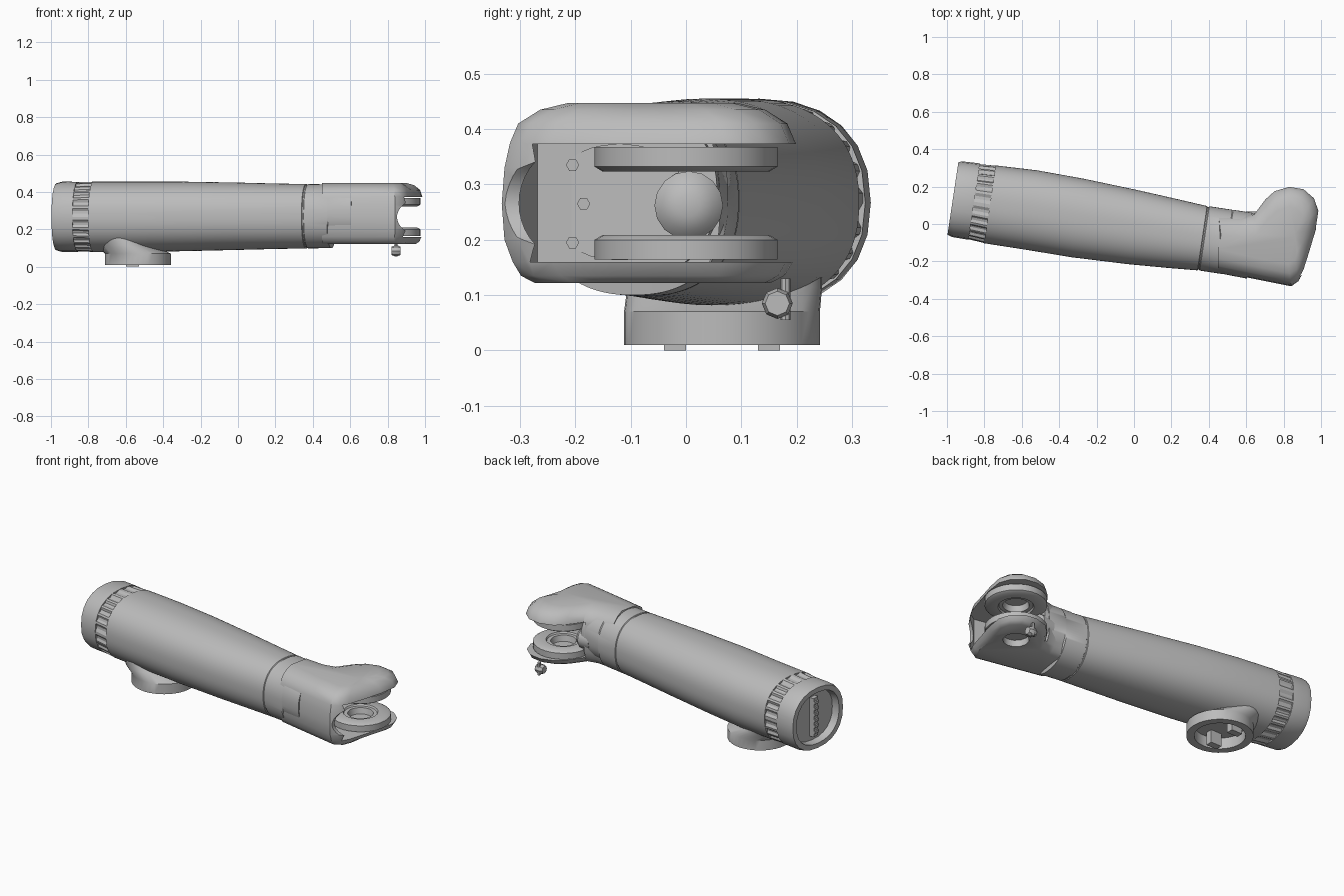
import bpy, bmesh, math
from mathutils import Vector

if "Cube" in bpy.data.objects:
    bpy.data.objects.remove(bpy.data.objects["Cube"])

grey = bpy.data.materials.new("mid grey")
grey.use_nodes = True
grey.diffuse_color = (0.5, 0.5, 0.5, 1)
grey.node_tree.nodes["Principled BSDF"].inputs["Base Color"].default_value = (0.5, 0.5, 0.5, 1)


def loft(name, rings, smooth=35):
    """Skin a list of equal-length rings and close both ends."""
    bm = bmesh.new()
    loops = [[bm.verts.new(p) for p in ring] for ring in rings]
    n = len(loops[0])
    for a, b in zip(loops, loops[1:]):
        for i in range(n):
            j = (i + 1) % n
            bm.faces.new((a[i], a[j], b[j], b[i]))
    bm.faces.new(loops[0][::-1])
    bm.faces.new(loops[-1])
    bmesh.ops.recalc_face_normals(bm, faces=bm.faces)
    mesh = bpy.data.meshes.new(name)
    bm.to_mesh(mesh)
    bm.free()
    mesh.materials.append(grey)
    ob = bpy.data.objects.new(name, mesh)
    bpy.context.collection.objects.link(ob)
    bpy.ops.object.select_all(action='DESELECT')
    ob.select_set(True)
    bpy.context.view_layer.objects.active = ob
    bpy.ops.object.shade_smooth_by_angle(angle=math.radians(smooth))
    return ob


def ellipse(cx, cy, z, rx, ry, n=40):
    return [(cx + rx * math.cos(t), cy + ry * math.sin(t), z)
            for t in (2 * math.pi * i / n for i in range(n))]


def lathe(name, cx, cy, profile, n=40):
    """Upright round part from (radius, height) pairs."""
    return loft(name, [ellipse(cx, cy, z, r, r, n) for r, z in profile])


def rod_x(name, y, z, profile, n=16):
    """Round part lying along x from (radius, x) pairs."""
    return loft(name, [[(x, y + py, z + pz) for py, pz, _ in ellipse(0, 0, 0, r, r, n)]
                       for r, x in profile])


def prism(name, outline, z0, z1):
    return loft(name, [[(x, y, z) for x, y in outline] for z in (z0, z1)])


def cut(target, cutter):
    cutter.hide_render = True
    mod = target.modifiers.new("cut", 'BOOLEAN')
    mod.operation, mod.solver, mod.object = 'DIFFERENCE', 'EXACT', cutter
    bpy.context.view_layer.objects.active = target
    bpy.ops.object.modifier_apply(modifier=mod.name)
    bpy.data.objects.remove(cutter)


def section(x, y, z, ry, rz, n=96, tooth=1.0):
    """Rounded cross-section, square to the leaning axis of the tube."""
    ring = []
    for i in range(n):
        t = 2 * math.pi * i / n
        c, s = math.cos(t), math.sin(t)
        k = tooth if i % 4 > 1 else 1.0
        dy = ry * k * math.copysign(abs(c) ** 0.87, c)
        dz = rz * k * math.copysign(abs(s) ** 0.87, s)
        ring.append((x + 0.15 * dy, y + dy, z + dz))
    return ring


# Main tube with its seam and underside step
tube = [(-0.77, 0.105, 0.267, 0.208, 0.188), (-0.55, 0.075, 0.267, 0.212, 0.188),
        (-0.3, 0.032, 0.269, 0.21, 0.186), (0, -0.018, 0.27, 0.197, 0.18),
        (0.2, -0.05, 0.27, 0.184, 0.175), (0.365, -0.076, 0.27, 0.172, 0.172),
        (0.368, -0.076, 0.27, 0.168, 0.168), (0.374, -0.077, 0.27, 0.168, 0.168),
        (0.377, -0.077, 0.27, 0.172, 0.172), (0.5, -0.096, 0.27, 0.172, 0.17),
        (0.505, -0.096, 0.285, 0.172, 0.156), (0.63, -0.118, 0.285, 0.174, 0.156)]
loft("main_tube", [section(*s) for s in tube])

# Ribbed grip band
loft("ribbed_band", [section(-0.865, 0.121, 0.267, 0.2, 0.184, tooth=0.955),
                     section(-0.765, 0.104, 0.267, 0.207, 0.188, tooth=0.955)], 20)

# Rear cap with a recessed end face
loft("rear_cap", [section(*s, n=24) for s in (
    (-0.855, 0.12, 0.267, 0.204, 0.187), (-0.94, 0.132, 0.267, 0.202, 0.188),
    (-0.968, 0.137, 0.267, 0.195, 0.18), (-0.968, 0.137, 0.267, 0.165, 0.152),
    (-0.925, 0.131, 0.267, 0.158, 0.146))], 25)
slot = [(-0.95, 0.11), (-0.9, 0.11), (-0.9, 0.15), (-0.95, 0.15)]
prism("rear_socket", slot, 0.15, 0.38)
for i in range(6):
    z = 0.17 + i * 0.035
    prism("socket_tooth", [(x - 0.008, y) for x, y in slot], z, z + 0.015)

# Mounting collar, open underneath and flaring into the tube
collar = [ellipse(-0.535, 0.065, z, r, r) for r, z in
          ((0.135, 0.075), (0.135, 0.01), (0.177, 0.01), (0.177, 0.07))]
collar += [ellipse(-0.6, 0.07, 0.115, 0.15, 0.176), ellipse(-0.655, 0.08, 0.2, 0.105, 0.165)]
loft("mounting_collar", collar)
for y in (-0.02, 0.15):
    prism("collar_tab", [(-0.6, y - 0.02), (-0.53, y - 0.02), (-0.53, y + 0.02), (-0.6, y + 0.02)],
          0, 0.08)

# Elbow fork: rounded outline, stacked and drawn in towards its spine
outline = [(0.45, 0.06), (0.57, 0.05), (0.64, 0.065), (0.7, 0.145), (0.75, 0.19),
           (0.83, 0.213), (0.91, 0.2), (0.97, 0.15), (0.997, 0.08), (0.985, -0.03),
           (0.95, -0.15), (0.91, -0.26), (0.88, -0.31), (0.84, -0.333), (0.7, -0.305),
           (0.45, -0.255)]
spine_a, spine_b = Vector((0.45, -0.1)), Vector((0.84, -0.05))


def drawn_in(z, d):
    ring = []
    for p in map(Vector, outline):
        axis = spine_b - spine_a
        t = min(1, max(0, (p - spine_a).dot(axis) / axis.length_squared))
        q = p + (spine_a + axis * t - p).normalized() * d
        ring.append((q.x, q.y, z))
    return ring


layers = [(0.122, 0.06), (0.135, 0.035), (0.16, 0.02), (0.2, 0.005), (0.265, 0), (0.33, 0.005),
          (0.375, 0.015), (0.41, 0.03), (0.435, 0.07), (0.447, 0.12)]
fork = loft("elbow_fork", [drawn_in(z, d) for z, d in layers])

# Slot between the fork plates, and the scooped edge of the side wall
cut(fork, prism("slot_cutter", [(0.632, 0.4), (0.632, -0.268), (0.84, -0.308), (0.9, -0.27),
                                (1.2, -0.27), (1.2, 0.4)], 0.16, 0.373))
cut(fork, loft("scoop_cutter", [[(x, y, z) for x, z, _ in ellipse(1.01, 0.266, 0, 0.16, 0.106)]
                                for y in (-0.5, 0.1)]))
cut(fork, lathe("pivot_cutter", 0.81, 0.0, [(0.07, 0.1), (0.07, 0.17)], 12))
bpy.context.view_layer.objects.active = fork
fork.select_set(True)
bpy.ops.object.shade_smooth_by_angle(angle=math.radians(35))

# Pivot bosses, mirrored about the middle of the slot
for name, sign in (("lower_boss", 1), ("upper_boss", -1)):
    profile = [(0.07, 0.102), (0.165, 0.102), (0.165, 0.066), (0.15, 0.057), (0.095, 0.057),
               (0.09, 0.066), (0.07, 0.066), (0.062, 0.1)]
    lathe(name, 0.81, 0.0, [(r, 0.266 - sign * h) for r, h in profile], 32)

# Bulkhead fittings inside the slot
crescent = [section(x, -0.12, 0.268, 0.12, 0.105, n=32) for x in (0.62, 0.645)]
loft("bulkhead_plate", crescent)
rod_x("drive_hub", 0.005, 0.262, [(0.062, 0.6), (0.062, 0.67), (0.045, 0.69), (0.02, 0.7)])
for y, z in ((-0.205, 0.335), (-0.205, 0.195), (-0.185, 0.265)):
    rod_x("bulkhead_screw", y, z, [(0.012, 0.62), (0.012, 0.66)], 6)

# Loose bolt under the fork
rod_x("bolt_body", 0.165, 0.085, [(0.022, 0.82), (0.028, 0.835), (0.028, 0.855), (0.022, 0.87)], 8)
lathe("bolt_pin", 0.845, 0.18, [(0.009, 0.055), (0.009, 0.13)], 8)
